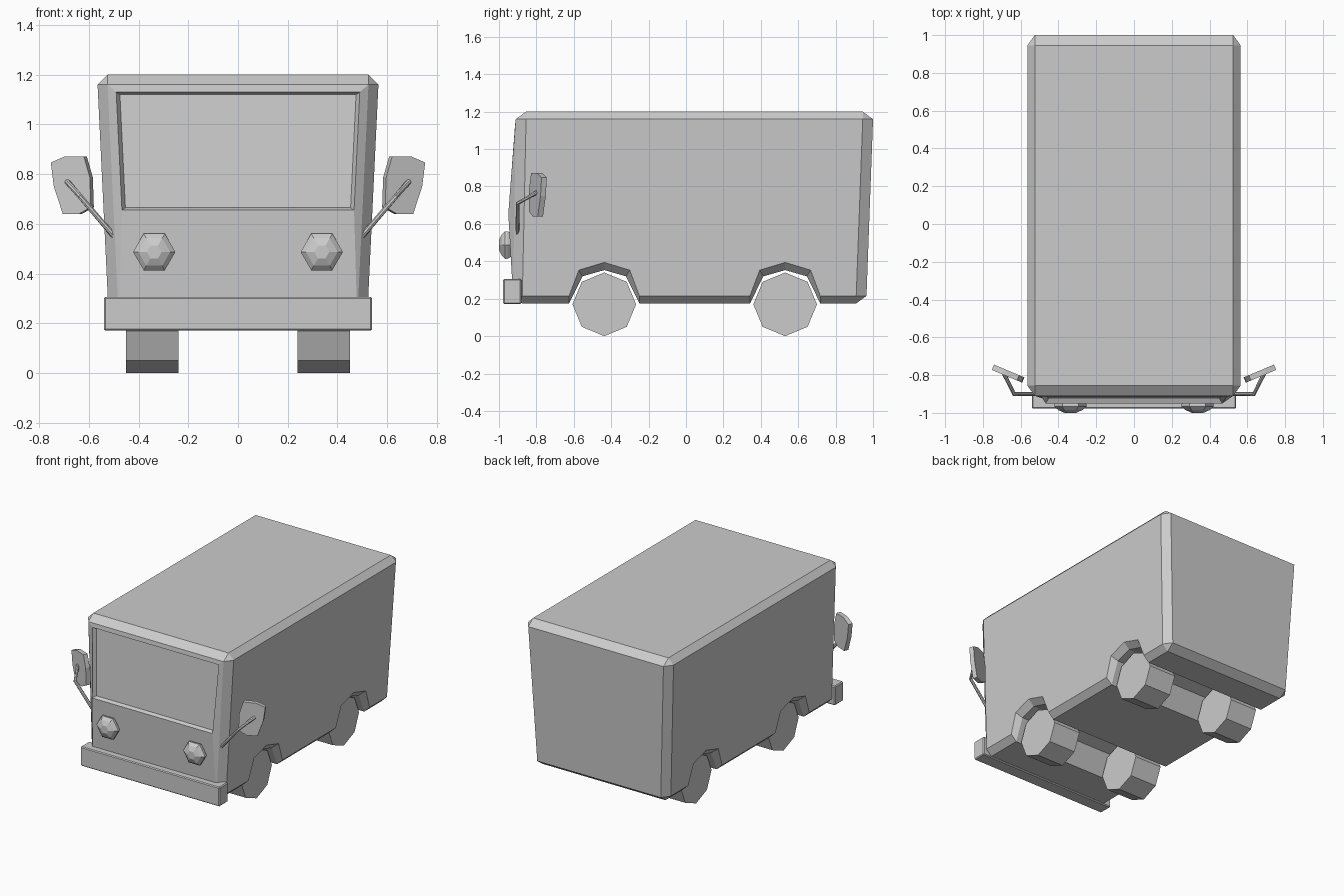
import bpy, bmesh, math
from mathutils import Vector

if "Cube" in bpy.data.objects:
    bpy.data.objects.remove(bpy.data.objects["Cube"])


def finish(bm, name):
    bmesh.ops.remove_doubles(bm, verts=bm.verts, dist=1e-5)
    bmesh.ops.recalc_face_normals(bm, faces=bm.faces)
    me = bpy.data.meshes.new(name)
    bm.to_mesh(me)
    bm.free()
    ob = bpy.data.objects.new(name, me)
    bpy.context.collection.objects.link(ob)
    return ob


def bridge(bm, a, b, skip=()):
    n = len(a)
    for i in range(n):
        if i not in skip:
            bm.faces.new((a[i], a[(i + 1) % n], b[(i + 1) % n], b[i]))


def loft(bm, rings):
    vs = [[bm.verts.new(p) for p in r] for r in rings]
    for a, b in zip(vs, vs[1:]):
        bridge(bm, a, b)
    bm.faces.new(vs[0])
    bm.faces.new(vs[-1])


# Body: side profile with wheel arches; each entry pairs the chamfer outline
# (further in) with the side panel outline (furthest out)
WHEELS_Y = (-0.437, 0.53)
outer = [(-0.925, 0.215), (-0.91, 1.16), (-0.855, 1.2), (0.945, 1.2),
         (1.0, 1.16), (0.965, 0.215), (0.91, 0.175)]
panel = [(-0.875, 0.215), (-0.855, 1.16), (-0.855, 1.16), (0.945, 1.16),
         (0.945, 1.16), (0.91, 0.215), (0.91, 0.215)]
for c in reversed(WHEELS_Y):
    outer += [(c + d, z) for d, z in ((.188, .175), (.116, .32), (0, .353), (-.116, .32), (-.188, .175))]
    panel += [(c + d, z) for d, z in ((.188, .215), (.136, .353), (0, .394), (-.136, .353), (-.188, .215))]
outer.append((-0.875, 0.175))
panel.append((-0.875, 0.215))


def half_width(z):
    return 0.565 - 0.048 * (1.16 - min(z, 1.16))


bm = bmesh.new()
rings = []
for s, prof, inset in ((-1, panel, 0), (-1, outer, .04), (1, outer, .04), (1, panel, 0)):
    rings.append([bm.verts.new((s * (half_width(z) - inset), y, z)) for y, z in prof])
bridge(bm, rings[0], rings[1])
bridge(bm, rings[1], rings[2], skip=(0,))
bridge(bm, rings[2], rings[3])
bm.faces.new(rings[0])
bm.faces.new(rings[3])
# Front panel with a bulged window frame and recessed windscreen
face = [rings[1][0], rings[1][1], rings[2][1], rings[2][0]]
for xb, yb, zb, xt, yt, zt in ((.467, -.95, .655, .49, -.914, 1.13),
                               (.453, -.925, .665, .475, -.892, 1.12)):
    ring = [bm.verts.new(p) for p in ((-xb, yb, zb), (-xt, yt, zt), (xt, yt, zt), (xb, yb, zb))]
    bridge(bm, face, ring)
    face = ring
bm.faces.new(face)
finish(bm, "van_body")

# Bumper
bm = bmesh.new()
bmesh.ops.create_cube(bm, size=1)
bmesh.ops.scale(bm, vec=(1.08, 0.097, 0.135), verts=bm.verts)
bmesh.ops.translate(bm, vec=(0, -0.929, 0.238), verts=bm.verts)
bmesh.ops.bevel(bm, geom=bm.edges[:], offset=0.006, segments=1, affect='EDGES')
finish(bm, "bumper")

# Wheels: octagonal drums
for s in (-1, 1):
    for label, c in zip(("front", "rear"), WHEELS_Y):
        bm = bmesh.new()
        loft(bm, [[(s * x, c + .17 * math.sin(k * math.pi / 4), .17 + .17 * math.cos(k * math.pi / 4))
                   for k in range(8)] for x in (0.24, 0.45)])
        finish(bm, label + ("_wheel_left" if s < 0 else "_wheel_right"))

for s in (-1, 1):
    side = "_left" if s < 0 else "_right"

    # Headlight: hexagonal rim with a shallow domed lens
    bm = bmesh.new()
    loft(bm, [[(s * .337 + r * math.cos(k * math.pi / 3), y, .487 + r * math.sin(k * math.pi / 3))
               for k in range(6)]
              for r, y in ((.07, -.93), (.085, -.955), (.085, -.967), (.064, -.985), (.03, -1.0))])
    finish(bm, "headlight" + side)

    # Mirror: angled octagonal plate
    shape = [(.753, .847), (.697, .871), (.62, .871), (.596, .787),
             (.592, .667), (.64, .64), (.705, .64), (.741, .75)]
    bm = bmesh.new()
    loft(bm, [[(s * (x + dx), -.838 + .42 * (x - .597) + dy, z) for x, z in shape]
              for dx, dy in ((0, 0), (-.012, .028))])
    finish(bm, "mirror" + side)

    # Mirror arm: bent tube
    path = [Vector((s * x, y, z)) for x, y, z in
            ((.49, -.9, .54), (.635, -.9, .71), (.687, -.795, .77))]
    dirs = [path[1] - path[0], path[2] - path[0], path[2] - path[1]]
    tube = []
    for p, d in zip(path, dirs):
        u = d.cross(Vector((0, 0, 1))).normalized()
        v = d.cross(u).normalized()
        tube.append([p + .011 * (math.cos(k * math.pi / 4) * u + math.sin(k * math.pi / 4) * v)
                     for k in range(8)])
    bm = bmesh.new()
    loft(bm, tube)
    finish(bm, "mirror_arm" + side)
